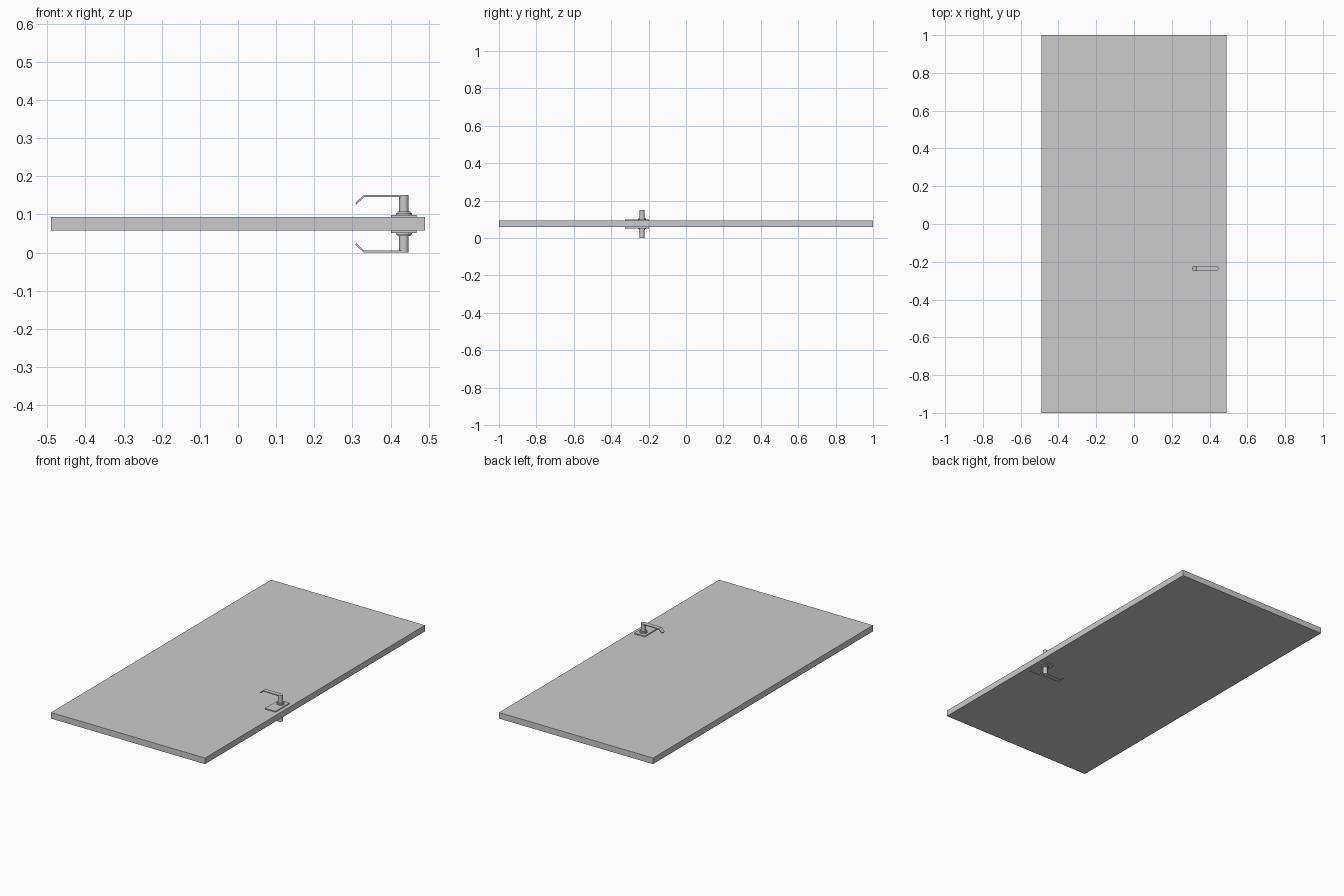
import bpy, bmesh, math

if "Cube" in bpy.data.objects:
    bpy.data.objects.remove(bpy.data.objects["Cube"])

MID = 0.0755          # mid plane of the door leaf
HX, HY = 0.435, -0.235  # handle axis


def finish(name, bm, smooth=False):
    bmesh.ops.recalc_face_normals(bm, faces=bm.faces[:])
    me = bpy.data.meshes.new(name)
    bm.to_mesh(me)
    bm.free()
    ob = bpy.data.objects.new(name, me)
    bpy.context.collection.objects.link(ob)
    if smooth:
        bpy.context.view_layer.objects.active = ob
        ob.select_set(True)
        bpy.ops.object.shade_smooth_by_angle(angle=math.radians(35))
        ob.select_set(False)
    return ob


def box(name, x0, x1, y0, y1, z0, z1):
    bm = bmesh.new()
    bmesh.ops.create_cube(bm, size=1)
    for v in bm.verts:
        v.co.x = x0 + (v.co.x + .5) * (x1 - x0)
        v.co.y = y0 + (v.co.y + .5) * (y1 - y0)
        v.co.z = z0 + (v.co.z + .5) * (z1 - z0)
    return finish(name, bm)


def lathe(name, profile, n=32):
    bm = bmesh.new()
    rings = [[bm.verts.new((HX + r * math.cos(2 * math.pi * i / n),
                            HY + r * math.sin(2 * math.pi * i / n), z))
              for i in range(n)] for r, z in profile]
    for a, b in zip(rings, rings[1:]):
        for i in range(n):
            bm.faces.new((a[i], a[(i + 1) % n], b[(i + 1) % n], b[i]))
    bm.faces.new(rings[0])
    bm.faces.new(rings[-1])
    return finish(name, bm, True)


def lever(name):
    # flat strip with a round hub end and a bent, rounded tip
    w, t, top = 0.0125, 0.005, 0.151
    st = []
    for k in range(7):
        a = math.radians(8 + 82 * k / 6)
        st.append((HX + w * math.cos(a), top, w * math.sin(a)))
    st += [(0.330, top, w), (0.313, 0.1355, w), (0.310, 0.1328, 0.0105), (0.308, 0.131, 0.007)]
    bm = bmesh.new()
    rows = []
    for i, (x, z, h) in enumerate(st):
        dx = 0.002 if i > 7 else 0.001 if i == 7 else 0
        rows.append([bm.verts.new(c) for c in (
            (x, HY - h, z), (x, HY + h, z),
            (x + dx, HY + h, z - t), (x + dx, HY - h, z - t))])
    for a, b in zip(rows, rows[1:]):
        for i in range(4):
            bm.faces.new((a[i], a[(i + 1) % 4], b[(i + 1) % 4], b[i]))
    bm.faces.new(rows[0])
    bm.faces.new(rows[-1])
    return finish(name, bm, True)


# door leaf
box("door_leaf", -0.49, 0.49, -1, 1, 0.058, 0.093)

# handle hardware for the upper face, mirrored to the lower face
centre = bpy.data.objects.new("mirror_centre", None)
centre.location = (0, 0, MID)
centre.hide_render = True
bpy.context.collection.objects.link(centre)

parts = [
    box("handle_plate", 0.401, 0.468, -0.327, -0.198, 0.092, 0.099),
    lathe("handle_collar", [(0.021, 0.098), (0.021, 0.104), (0.017, 0.104), (0.017, 0.108)]),
    lathe("handle_stem", [(0.0125, 0.098), (0.0125, 0.1505)]),
    lever("handle_lever"),
]
for ob in parts:
    m = ob.modifiers.new("both_faces", 'MIRROR')
    m.use_axis = (False, False, True)
    m.mirror_object = centre
    m.use_mirror_merge = False
